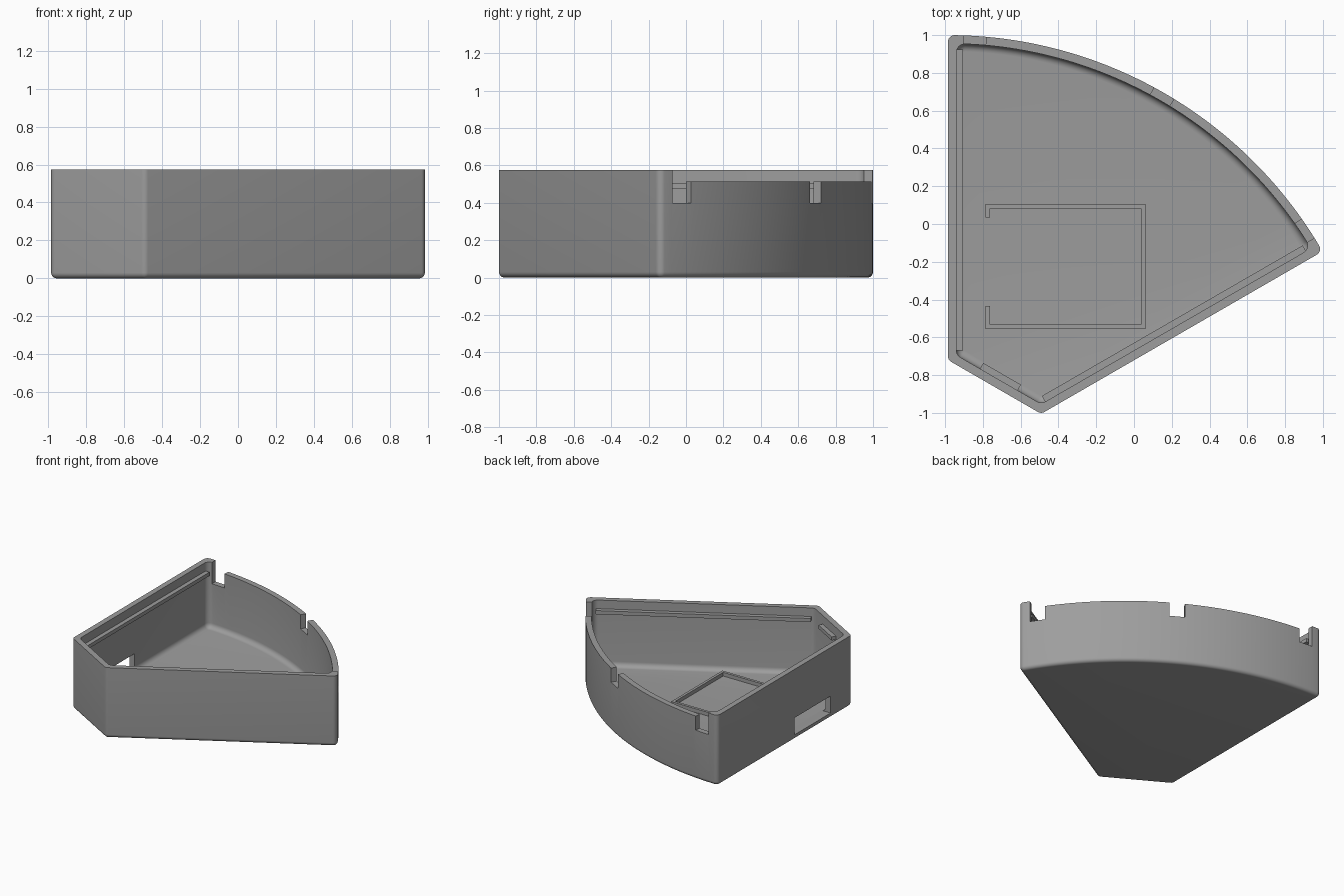
import bpy, bmesh
from math import sin, cos, asin, radians, pi

if "Cube" in bpy.data.objects:
    bpy.data.objects.remove(bpy.data.objects["Cube"])

AX, AY, R, L = -0.985, -1.29, 2.29, 0.57     # sector apex, radius, cut-off length
H, WALL, FLOOR = 0.575, 0.045, 0.04

grey = bpy.data.materials.new("grey_plastic")
grey.diffuse_color = (0.34, 0.34, 0.34, 1)
grey.use_nodes = True
grey.node_tree.nodes["Principled BSDF"].inputs["Base Color"].default_value = grey.diffuse_color


def polar(r, deg):
    return AX + r * cos(radians(deg)), AY + r * sin(radians(deg))


def outline(d, r):
    """Truncated 60 degree sector, inset by d, with corners rounded by r."""
    h = d + r
    dl = asin(h / (R - h)) * 180 / pi
    k = h / cos(radians(30))
    cx, cy = polar(L, 30)
    dx, dy = polar(L, 90)
    pts = []

    def fillet(c, a0, a1, n=8):
        for i in range(n + 1):
            a = radians(a0 + (a1 - a0) * i / n)
            pts.append((c[0] + r * cos(a), c[1] + r * sin(a)))

    fillet((cx, cy + k), -120, -60)
    fillet(polar(R - h, 30 + dl), -60, 30 + dl)
    n = 56
    for i in range(1, n):
        pts.append(polar(R - d, 30 + dl + (60 - 2 * dl) * i / n))
    fillet(polar(R - h, 90 - dl), 90 - dl, 180)
    fillet((dx + k * cos(radians(30)), dy + k * sin(radians(30))), 180, 240)
    return pts


def make(name, bm):
    bmesh.ops.recalc_face_normals(bm, faces=bm.faces)
    me = bpy.data.meshes.new(name)
    bm.to_mesh(me)
    bm.free()
    me.materials.append(grey)
    ob = bpy.data.objects.new(name, me)
    bpy.context.collection.objects.link(ob)
    return ob


def loft(name, rings):
    """Closed skin through a list of (points, z) rings."""
    bm = bmesh.new()
    loops = [[bm.verts.new((x, y, z)) for x, y in pts] for pts, z in rings]
    for a, b in zip(loops, loops[1:]):
        n = len(a)
        for i in range(n):
            j = (i + 1) % n
            bm.faces.new((a[i], a[j], b[j], b[i]))
    bm.faces.new(loops[0][::-1])
    bm.faces.new(loops[-1])
    return make(name, bm)


def prism(name, pts, z0, z1):
    return loft(name, [(pts, z0), (pts, z1)])


def sector(name, a0, a1, z0, n):
    """Ring sector over the curved wall, used as a cutter."""
    angs = [a0 + (a1 - a0) * i / n for i in range(n + 1)]
    pts = [polar(R + 0.1, a) for a in angs] + [polar(R - 0.1, a) for a in angs[::-1]]
    return prism(name, pts, z0, 0.8)


# Tray shell: rounded bottom edge outside, filleted floor inside
rings = []
ro, bo, ri, bi = 0.035, 0.03, 0.045, 0.04
for i in range(7):
    a = pi / 2 * i / 6
    t = bo * (1 - sin(a))
    rings.append((outline(t, ro - t), bo * (1 - cos(a))))
rings.append((outline(0, ro), H))
rings.append((outline(WALL, ri), H))
for i in range(7):
    a = pi / 2 * i / 6
    t = bi * (1 - cos(a))
    rings.append((outline(WALL + t, ri - t), FLOOR + bi * (1 - sin(a))))
tray = loft("tray_shell", rings)

# Cutters: lowered curved rim, three rim notches, window in the left wall
cutters = [
    sector("rim_cutter", 32.1, 87.9, 0.515, 40),
    sector("notch_cutter_right", 32.1, 35.1, 0.4, 3),
    sector("notch_cutter_middle", 58.5, 61.5, 0.4, 3),
    sector("notch_cutter_left", 84.9, 87.9, 0.4, 3),
    prism("window_cutter", [(-1.1, -0.455), (-0.88, -0.455), (-0.88, 0.01), (-1.1, 0.01)],
          0.042, 0.18),
]
bpy.context.view_layer.objects.active = tray
for c in cutters:
    m = tray.modifiers.new("cut", 'BOOLEAN')
    m.operation = 'DIFFERENCE'
    m.solver = 'EXACT'
    m.object = c
    bpy.ops.object.modifier_apply(modifier=m.name)
for c in cutters:
    bpy.data.objects.remove(c)
tray.select_set(True)
bpy.ops.object.shade_smooth_by_angle(angle=radians(30))


# Lid rails just below the rim
def rail(name, origin, deg, side, s0, s1):
    ux, uy = cos(radians(deg)), sin(radians(deg))
    nx, ny = -uy * side, ux * side
    pts = [(origin[0] + s * ux + d * nx, origin[1] + s * uy + d * ny)
           for s, d in ((s0, 0.03), (s1, 0.03), (s1, 0.08), (s0, 0.08))]
    prism(name, pts, 0.475, 0.505)


rail("left_rail", (AX, AY), 90, -1, 0.62, 2.215)
rail("right_rail", (AX, AY), 30, 1, 0.62, 2.215)
rail("front_rail", polar(L, 90), -30, 1, L / 2 - 0.115, L / 2 + 0.115)

# Low board frame on the floor, open towards the window
x0, x1, y0, y1, w = -0.785, 0.06, -0.555, 0.105, 0.022
frame = [(x0, y0), (x1, y0), (x1, y1), (x0, y1), (x0, 0.035), (x0 + w, 0.035),
         (x0 + w, y1 - w), (x1 - w, y1 - w), (x1 - w, y0 + w), (x0 + w, y0 + w),
         (x0 + w, -0.435), (x0, -0.435)]
prism("board_frame", frame, FLOOR - 0.01, FLOOR + 0.03)
